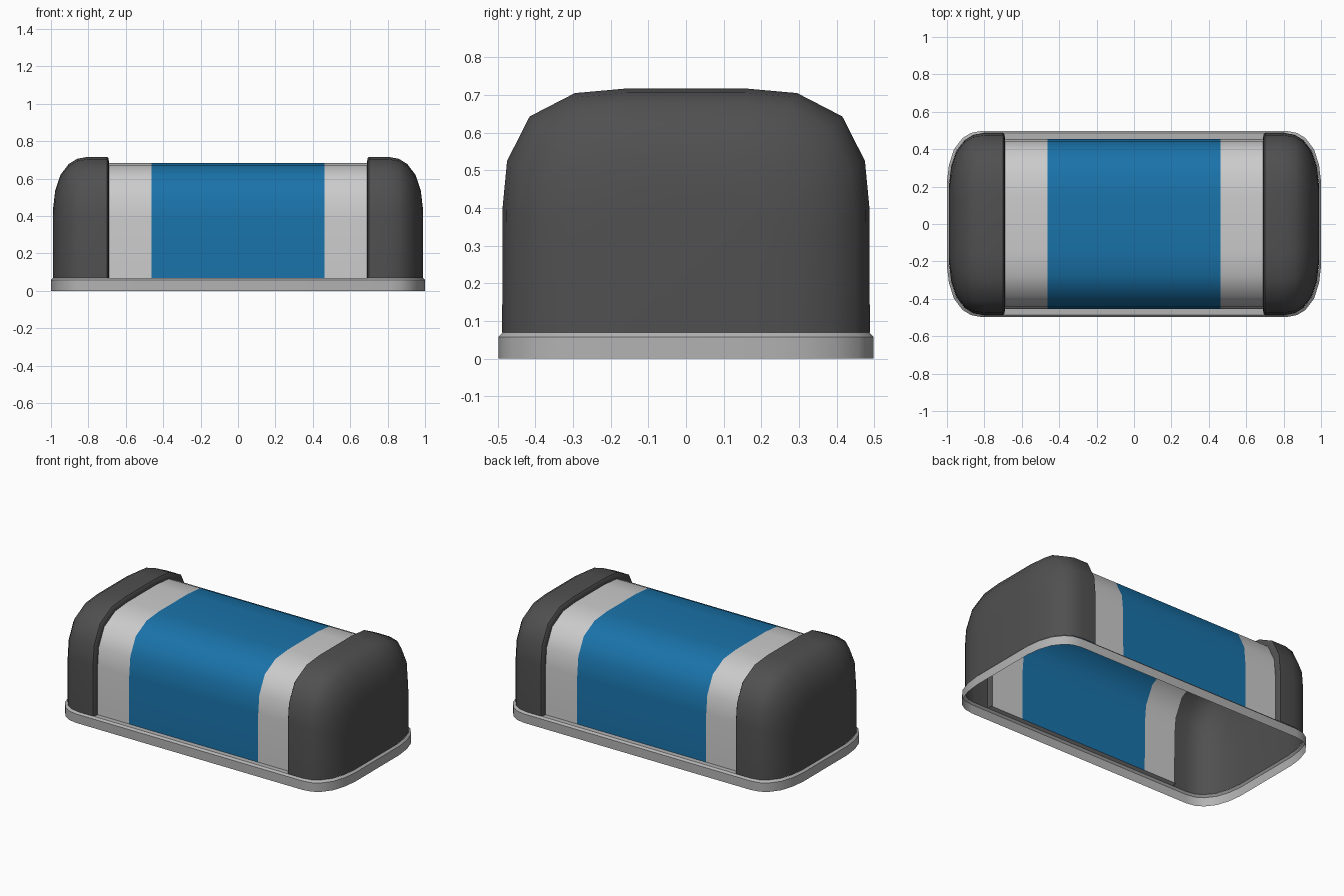
import bpy, math

if "Cube" in bpy.data.objects:
    bpy.data.objects.remove(bpy.data.objects["Cube"])

Z0, W, H = 0.07, 0.488, 0.647   # base height, half width, arch height

# Half of the arch cross-section (y, z), from the base up to the crown
HALF = [(0.488, 0.07), (0.487, 0.40), (0.475, 0.525), (0.415, 0.643),
        (0.295, 0.705), (0.16, 0.717)]
ARCH = [(-y, z) for y, z in HALF] + [(0, 0.717)] + HALF[::-1]

# Rounded end: (x, inset) stations
ROUND = [(0.80, 0.0), (0.86, 0.011), (0.905, 0.039), (0.95, 0.098),
         (0.977, 0.18), (0.988, 0.27)]
LIP = [(0.69, 0.033), (0.692, 0.01), (0.70, 0.0)]


def material(name, r, g, b):
    m = bpy.data.materials.new(name)
    m.diffuse_color = (r, g, b, 1)
    m.use_nodes = True
    m.node_tree.nodes["Principled BSDF"].inputs["Base Color"].default_value = m.diffuse_color
    return m


def make(name, verts, faces, mat):
    me = bpy.data.meshes.new(name)
    me.from_pydata(verts, [], faces)
    me.update()
    ob = bpy.data.objects.new(name, me)
    bpy.context.collection.objects.link(ob)
    me.materials.append(mat)
    bpy.ops.object.select_all(action='DESELECT')
    ob.select_set(True)
    bpy.context.view_layer.objects.active = ob
    bpy.ops.object.shade_smooth_by_angle(angle=math.radians(40))
    return ob


def loft(name, stations, mat, end=0):
    """Skin the arch along x; end = +1 or -1 closes that end."""
    n = len(ARCH)
    verts = [(x, y * (W - d) / W, Z0 + (z - Z0) * (H - d) / H)
             for x, d in stations for y, z in ARCH]
    faces = [(s * n + i, (s + 1) * n + i, (s + 1) * n + i + 1, s * n + i + 1)
             for s in range(len(stations) - 1) for i in range(n - 1)]
    if end > 0:
        faces.append(tuple(range(len(verts) - 1, len(verts) - n - 1, -1)))
    elif end < 0:
        faces.append(tuple(range(n)))
    return make(name, verts, faces, mat)


blue = material("blue", 0.01, 0.17, 0.40)
dark = material("dark_grey", 0.08, 0.08, 0.08)
light = material("light_grey", 0.75, 0.75, 0.75)
grey = material("mid_grey", 0.45, 0.45, 0.45)

# Middle panel and the two light bands beside it
loft("centre_panel", [(-0.463, 0.033), (0.463, 0.033)], blue)
loft("left_band", [(-0.69, 0.033), (-0.463, 0.033)], light)
loft("right_band", [(0.463, 0.033), (0.69, 0.033)], light)

# Raised rounded end caps
cap = LIP + ROUND
loft("right_end_cap", cap, dark, 1)
loft("left_end_cap", [(-x, d) for x, d in cap[::-1]], dark, -1)

# Base rim: open band following the plan outline, chamfered at the top
quarter = [(x + 0.012, 0.498 - d) for x, d in ROUND[::-1]]
back = quarter + [(-x, y) for x, y in quarter[::-1]]
plan = back + [(-x, -y) for x, y in back]
n = len(plan)
levels = [(0, 0), (0.058, 0), (0.07, 0.012)]
verts = [(x * (1 - c), y * (1 - c / 0.498), z) for z, c in levels for x, y in plan]
faces = [(k * n + i, k * n + (i + 1) % n, (k + 1) * n + (i + 1) % n, (k + 1) * n + i)
         for k in range(2) for i in range(n)]
make("base_rim", verts, faces, grey)

# Narrow ledges joining the rim to the recessed middle
for name, s in (("back_ledge", 1), ("front_ledge", -1)):
    v = [(-0.70, s * 0.453, Z0), (0.70, s * 0.453, Z0),
         (0.70, s * 0.487, Z0), (-0.70, s * 0.487, Z0)]
    make(name, v, [(0, 1, 2, 3) if s > 0 else (3, 2, 1, 0)], grey)
